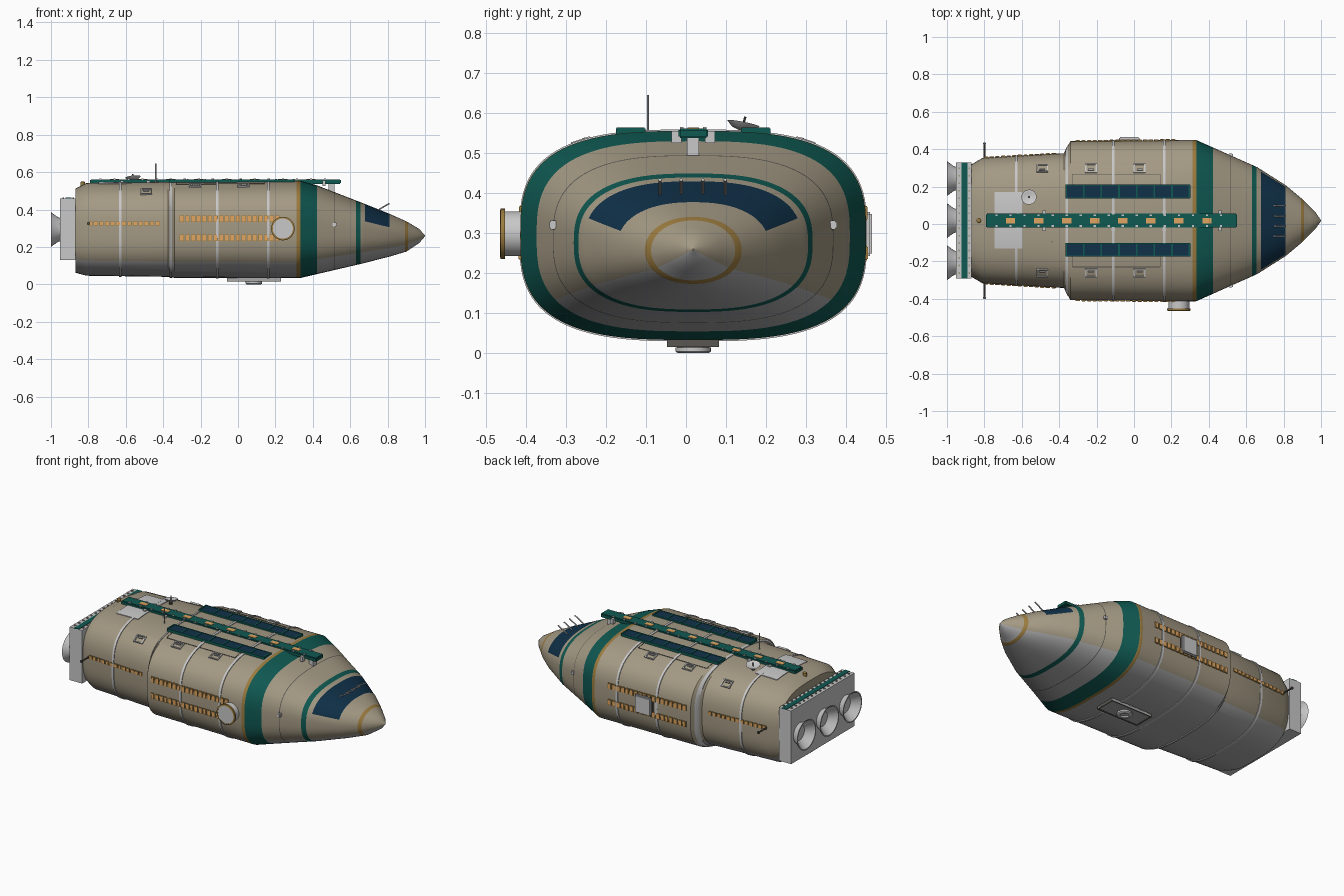
import bpy, bmesh, math
from mathutils import Matrix, Vector

if "Cube" in bpy.data.objects:
    bpy.data.objects.remove(bpy.data.objects["Cube"])


def material(name, r, g, b):
    m = bpy.data.materials.new(name)
    m.use_nodes = True
    m.diffuse_color = (r, g, b, 1)
    m.node_tree.nodes["Principled BSDF"].inputs["Base Color"].default_value = (r, g, b, 1)
    return m


HULL = material("warm_beige", 0.37, 0.32, 0.23)
BELLY = material("belly_grey", 0.4, 0.4, 0.4)
TEAL = material("deep_teal", 0.005, 0.1, 0.085)
NAVY = material("navy_glass", 0.005, 0.03, 0.065)
GOLD = material("dull_gold", 0.33, 0.2, 0.05)
GLOW = material("orange_window", 0.75, 0.38, 0.12)
LIGHT = material("light_grey", 0.58, 0.58, 0.58)
DARK = material("dark_metal", 0.1, 0.095, 0.085)

CY = 0.018   # centre line of the hull
SEG = 96
# hull stations: x, half width, bottom, top, roundness exponent
STATIONS = [(-0.87, 0.3, 0.062, 0.512, 3), (-0.81, 0.335, 0.046, 0.542, 3),
            (-0.375, 0.36, 0.04, 0.547, 3), (-0.34, 0.425, 0.035, 0.553, 3),
            (0.33, 0.432, 0.033, 0.555, 3), (0.42, 0.392, 0.054, 0.53, 2.9),
            (0.66, 0.285, 0.11, 0.437, 2.6), (0.81, 0.19, 0.148, 0.377, 2.3),
            (0.9, 0.115, 0.175, 0.337, 2.1), (0.97, 0.045, 0.222, 0.295, 2),
            (1.0, 0.002, 0.257, 0.261, 2)]


def station(x):
    for a, b in zip(STATIONS, STATIONS[1:]):
        if x <= b[0]:
            f = (x - a[0]) / (b[0] - a[0])
            return [p + (q - p) * f for p, q in zip(a, b)][1:]
    return STATIONS[-1][1:]


def ring(x, grow=0.0):
    w, lo, hi, n = station(x)
    pts = []
    for i in range(SEG):
        t = math.tau * i / SEG
        c, s = math.cos(t), math.sin(t)
        y = math.copysign(abs(c) ** (2 / n), c) * (w + grow)
        z = math.copysign(abs(s) ** (2 / n), s) * ((hi - lo) / 2 + grow)
        pts.append((x, CY + y, (hi + lo) / 2 + z))
    return pts


def top_z(x, y):
    w, lo, hi, n = station(x)
    return (hi + lo) / 2 + (hi - lo) / 2 * (1 - min(1, abs(y - CY) / w) ** n) ** (1 / n)


def side_y(x, z, side):
    w, lo, hi, n = station(x)
    return CY + side * w * (1 - min(1, abs(2 * z - hi - lo) / (hi - lo)) ** n) ** (1 / n)


def finish(bm, name, mats, smooth=True):
    bmesh.ops.recalc_face_normals(bm, faces=bm.faces)
    me = bpy.data.meshes.new(name)
    bm.to_mesh(me)
    bm.free()
    ob = bpy.data.objects.new(name, me)
    bpy.context.collection.objects.link(ob)
    for m in mats:
        me.materials.append(m)
    if smooth:
        bpy.ops.object.select_all(action="DESELECT")
        ob.select_set(True)
        bpy.context.view_layer.objects.active = ob
        bpy.ops.object.shade_smooth_by_angle(angle=math.radians(30))
    return ob


def loft(bm, rings, closed=False):
    vs = [[bm.verts.new(p) for p in r] for r in rings]
    pairs = list(zip(vs, vs[1:])) + ([(vs[-1], vs[0])] if closed else [])
    for a, b in pairs:
        for i in range(len(a)):
            j = (i + 1) % len(a)
            bm.faces.new((a[i], a[j], b[j], b[i]))
    return vs


def boxes(name, items, mat, bevel=0.0):
    """items: (centre, size[, tilt about x])"""
    bm = bmesh.new()
    for c, s, *tilt in items:
        m = Matrix.Translation(c) @ Matrix.Rotation(tilt[0] if tilt else 0, 4, "X")
        bmesh.ops.create_cube(bm, size=1, matrix=m @ Matrix.Diagonal((*s, 1)))
    if bevel:
        bmesh.ops.bevel(bm, geom=bm.edges[:], offset=bevel, segments=2, affect="EDGES")
    return finish(bm, name, [mat], bool(bevel))


def lathe(name, profile, origin, axis, mat, seg=32):
    """profile: (radius, distance along axis)"""
    m = Matrix.Translation(origin) @ Vector(axis).to_track_quat("Z", "Y").to_matrix().to_4x4()
    bm = bmesh.new()
    loops = [[m @ Vector((r * math.cos(math.tau * i / seg), r * math.sin(math.tau * i / seg), h))
              for i in range(seg)] for r, h in profile]
    vs = loft(bm, loops)
    bm.faces.new(vs[0])
    bm.faces.new(vs[-1])
    return finish(bm, name, [mat])


def rod(name, a, b, r, mat):
    d = Vector(b) - Vector(a)
    return lathe(name, [(r, 0), (r, d.length)], a, d, mat, 10)


def patch(name, x0, x1, y0, y1, mat, lift=0.004):
    """thin plate that follows the roof"""
    bm = bmesh.new()
    n = 12
    rows = []
    for x in (x0, x1):
        ys = [y0 + (y1 - y0) * i / n for i in range(n + 1)]
        rows.append([(x, y, top_z(x, y) + lift) for y in ys] + [(x, y, top_z(x, y) - 0.003) for y in reversed(ys)])
    vs = loft(bm, rows)
    for r in vs:
        for i in range(n):
            bm.faces.new((r[i], r[i + 1], r[2 * n - i], r[2 * n + 1 - i]))
    return finish(bm, name, [mat])


# Hull: lofted rings, coloured in bands along its length
BANDS = [(0.313, 0.333, 4), (0.333, 0.422, 2), (0.513, 0.517, 5), (0.63, 0.656, 2), (0.893, 0.91, 4)]
cuts = sorted({s[0] for s in STATIONS} | {v for b in BANDS for v in b[:2]} | {0.68, 0.54, 0.74, 0.94, 0.985})
bm = bmesh.new()
vs = loft(bm, [ring(x) for x in cuts])
bm.faces.new(vs[0])
bm.faces.new(vs[-1])
bm.faces.ensure_lookup_table()
k = 0
for a, b in zip(cuts, cuts[1:]):
    mid = (a + b) / 2
    band = next((m for lo, hi, m in BANDS if lo < mid < hi), None)
    for i in range(SEG):
        s = math.sin(math.tau * (i + 0.5) / SEG)
        idx = 1 if s < -0.55 else 0
        if band is not None:
            idx = band
        elif 0.68 < mid < 0.81 and s > 0.3:
            idx = 3
        bm.faces[k].material_index = idx
        k += 1
finish(bm, "hull", [HULL, BELLY, TEAL, NAVY, GOLD, DARK])

# Ribs around the body
for x in (-0.63, -0.36, -0.11, 0.162):
    bm = bmesh.new()
    loft(bm, [ring(x - 0.007, -0.004), ring(x - 0.007, 0.004), ring(x + 0.007, 0.004), ring(x + 0.007, -0.004)], True)
    finish(bm, "body_rib", [LIGHT])

# Engine block, roof stripe and nozzles
boxes("engine_block", [((-0.91, CY, 0.295), (0.085, 0.62, 0.33))], LIGHT)
boxes("engine_stripe", [((-0.905, CY, 0.46), (0.032, 0.62, 0.006))], TEAL)
boxes("engine_bolts", [((x, CY + 0.04 * i, 0.461), (0.009, 0.009, 0.008))
                       for x in (-0.935, -0.88) for i in range(-7, 8)], HULL)
for y in (-0.225, 0, 0.225):
    lathe("nozzle", [(0.06, 0), (0.068, 0.02), (0.093, 0.054), (0.086, 0.054), (0.06, 0.02), (0.045, 0.006)],
          (-0.946, CY + y, 0.293), (-1, 0, 0), LIGHT)

# Spine along the roof, with lamps and studs
boxes("spine", [((-0.12, CY, 0.549), (1.34, 0.074, 0.024))], TEAL, 0.004)
boxes("spine_lamps", [((-0.66 + 0.15 * i, CY, 0.5615), (0.05, 0.028, 0.004)) for i in range(8)], GLOW)
boxes("spine_studs", [((-0.735 + 0.075 * i, CY + s * 0.029, 0.562), (0.012, 0.009, 0.006))
                      for i in range(17) for s in (-1, 1)], LIGHT)
boxes("spine_brackets", [((x, CY + s * 0.042, 0.54), (0.018, 0.025, 0.03))
                         for x in (-0.62, -0.48, -0.11, 0.162, 0.46) for s in (-1, 1)], LIGHT)
boxes("spine_strut", [((0.5, CY, 0.515), (0.03, 0.03, 0.06))], LIGHT)
patch("rear_roof_plate", -0.745, -0.595, -0.13, 0.17, LIGHT)

# Roof panels with dividers and seam frames
for s in (-1, 1):
    y = CY + s * 0.156
    boxes("solar_panel", [((-0.033, y, 0.552), (0.666, 0.066, 0.016))], NAVY)
    boxes("panel_dividers", [((-0.363 + 0.0943 * i, y, 0.554), (0.009, 0.07, 0.018)) for i in range(8)]
          + [((-0.033, y + e * 0.034, 0.553), (0.666, 0.006, 0.017)) for e in (-1, 1)], TEAL)
    edge = CY + s * 0.248
    patch("panel_seam", -0.33, 0.14, edge - 0.002, edge + 0.002, DARK, 0.002)
    for x in (-0.33, 0.14):
        patch("panel_seam", x - 0.002, x + 0.002, min(y, edge), max(y, edge), DARK, 0.002)

    # Roof hatch frames
    for x in (-0.49, -0.23, 0.03):
        hy = CY + s * 0.28
        tilt = math.atan2(top_z(x, hy + 0.02) - top_z(x, hy - 0.02), 0.04)
        turn = Matrix.Rotation(tilt, 3, "X")
        c = Vector((x, hy, top_z(x, hy) + 0.002))
        bars = [((d * 0.028, 0, 0), (0.007, 0.05, 0.01)) for d in (-1, 1)]
        bars += [((0, d * 0.022, 0), (0.056, 0.006, 0.01)) for d in (-1, 1)]
        bars.append(((0, -s * 0.008, 0), (0.03, 0.007, 0.012)))
        boxes("roof_hatch_frame", [(c + turn @ Vector(o), z, tilt) for o, z in bars], LIGHT)

    # Side windows: one rear row and two main rows
    rows = [(-0.79 + 0.03 * i, 0.325, 0.018) for i in range(13)]
    rows += [(-0.3 + 0.03 * i, z, 0.03) for i in range(18) for z in (0.25, 0.35)]
    boxes("side_window_frames", [((x, side_y(x, z, s), z), (0.024, 0.008, h + 0.005)) for x, z, h in rows], GOLD)
    boxes("side_windows", [((x, side_y(x, z, s), z), (0.018, 0.012, h)) for x, z, h in rows], GLOW)

    # Rear side booms and nose sensors
    rod("rear_boom", (-0.8, CY + s * 0.32, 0.325), (-0.8, CY + s * 0.41, 0.325), 0.005, DARK)
    boxes("rear_boom_tip", [((-0.8, CY + s * 0.412, 0.325), (0.016, 0.012, 0.016))], DARK, 0.003)
    boxes("nose_sensor", [((0.517, side_y(0.517, 0.32, s), 0.32), (0.022, 0.022, 0.022))], LIGHT, 0.003)

# Round docking hatch on the right, square hatch on the left
dock = (0.24, -0.4, 0.298)
lathe("dock_tube", [(0.056, 0), (0.056, 0.062)], dock, (0, -1, 0), LIGHT)
lathe("dock_rim", [(0.05, 0.052), (0.063, 0.052), (0.063, 0.063), (0.054, 0.065), (0.054, 0.058)],
      dock, (0, -1, 0), GOLD)
lathe("dock_cover", [(0.054, 0.05), (0.054, 0.064)], dock, (0, -1, 0), LIGHT)
boxes("square_hatch", [((-0.025, 0.45, 0.298), (0.11, 0.03, 0.11))], LIGHT, 0.006)
boxes("square_hatch_rim", [((-0.025, 0.442, 0.298), (0.125, 0.02, 0.125))], DARK, 0.005)

# Belly plate and pod
boxes("belly_plate", [((0.085, CY, 0.027), (0.29, 0.13, 0.016))], BELLY)
boxes("belly_plate_trim", [((0.085, CY + s * 0.062, 0.024), (0.29, 0.006, 0.018)) for s in (-1, 1)]
      + [((0.085 + s * 0.142, CY, 0.024), (0.006, 0.13, 0.018)) for s in (-1, 1)], DARK)
lathe("belly_pod", [(0.036, 0), (0.036, 0.014), (0.044, 0.016), (0.044, 0.026), (0.038, 0.03), (0.025, 0.03),
                    (0.022, 0.022)], (0.085, CY, 0.03), (0, 0, -1), LIGHT)

# Roof dish, mast, rear knob and nose probes
aim = Vector((-0.1, 0.2, 1))
lathe("dish", [(0.008, 0), (0.028, 0.006), (0.041, 0.018), (0.037, 0.018), (0.024, 0.011), (0.004, 0.007)],
      (-0.56, 0.14, 0.556), aim, LIGHT)
rod("dish_stem", (-0.56, 0.14, 0.53), (-0.56, 0.14, 0.56), 0.01, DARK)
rod("dish_feed", (-0.56, 0.14, 0.56), (-0.563, 0.148, 0.59), 0.003, DARK)
rod("mast", (-0.44, -0.095, 0.53), (-0.44, -0.095, 0.645), 0.003, LIGHT)
lathe("rear_knob", [(0.012, 0), (0.012, 0.02), (0.006, 0.024)], (-0.83, CY, 0.527), (0, 0, 1), GOLD, 16)
for y in (-0.065, -0.012, 0.042, 0.098):
    rod("nose_probe", (0.745, y, 0.395), (0.81, y, 0.433), 0.004, LIGHT)
